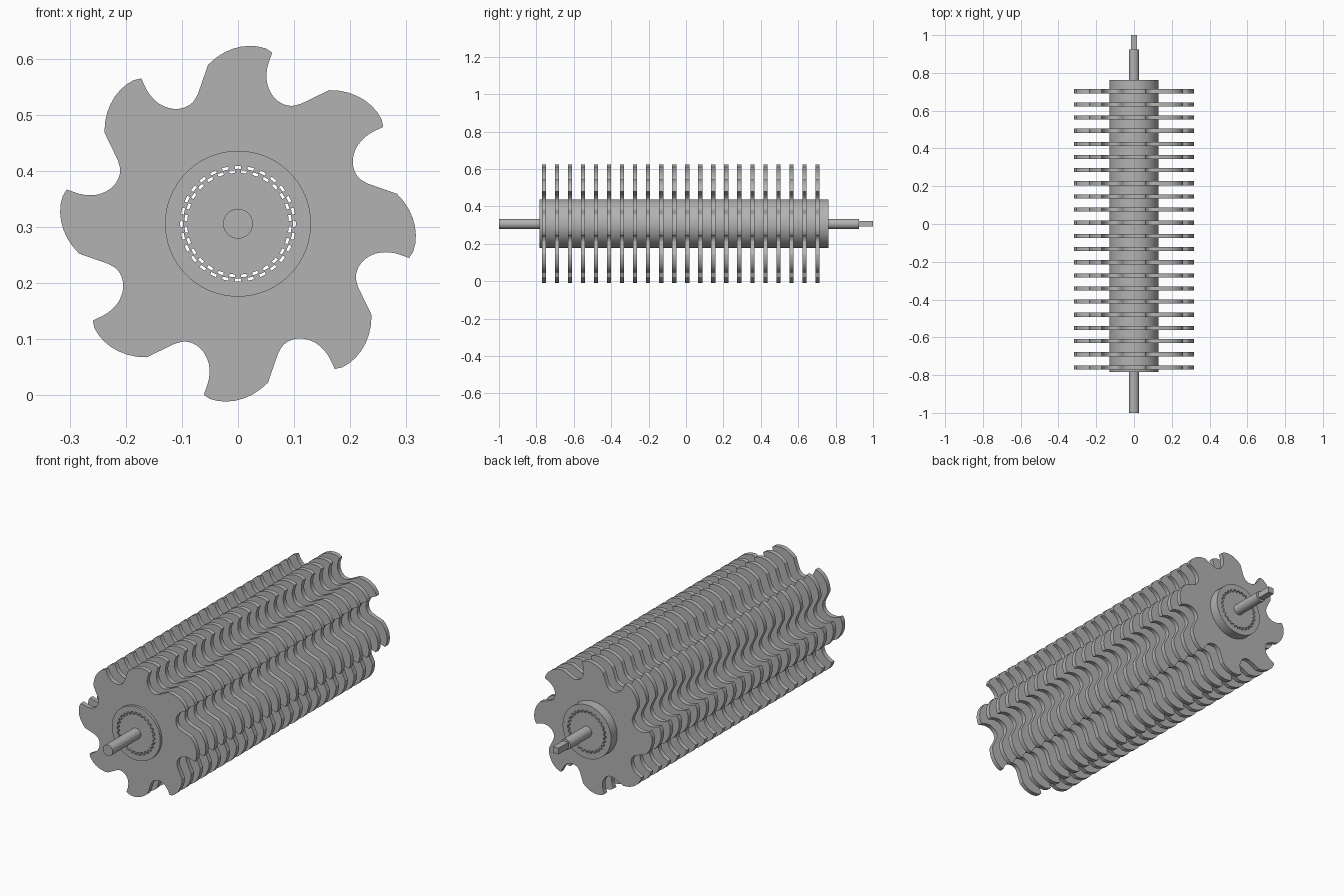
import bpy
import bmesh
from math import sin, cos, pi, tau, radians
from mathutils import Vector, Matrix

AXIS_Z = 0.306
TEETH = 8
SPLINES = 28
BLADES = 22
PITCH = 0.0696
FIRST_BLADE = -0.759
BLADE_T = 0.022
FRONT_END, BACK_END = -0.783, 0.761

if "Cube" in bpy.data.objects:
    bpy.data.objects.remove(bpy.data.objects["Cube"])

steel = bpy.data.materials.new("grey steel")
grey = (0.45, 0.45, 0.45, 1)
steel.diffuse_color = grey
steel.use_nodes = True
steel.node_tree.nodes["Principled BSDF"].inputs["Base Color"].default_value = grey


def circle(r, n=64):
    return [Vector((r * cos(tau * i / n), r * sin(tau * i / n))) for i in range(n)]


def spline_loop(r_low, r_high):
    """Square-toothed loop; a high land sits at the very top."""
    pts, step = [], tau / SPLINES
    for i in range(SPLINES):
        mid = pi / 2 + i * step
        for off, r in ((-0.25, r_high), (0, r_high), (0.25, r_high),
                       (0.25, r_low), (0.5, r_low), (0.75, r_low)):
            a = mid + off * step
            pts.append(Vector((r * cos(a), r * sin(a))))
    return pts


def smooth_path(pts, steps=4):
    """Catmull-Rom curve through the points."""
    ext = [pts[0] * 2 - pts[1]] + pts + [pts[-1] * 2 - pts[-2]]
    out = []
    for a, b, c, d in zip(ext, ext[1:], ext[2:], ext[3:]):
        for k in range(steps):
            t = k / steps
            out.append(0.5 * (2 * b + (c - a) * t + (2 * a - 5 * b + 4 * c - d) * t * t
                              + (3 * b - a - 3 * c + d) * t ** 3))
    return out + [pts[-1]]


def blade_outline():
    """Hooked tip, round gullet, straight heel and curved back, repeated."""
    gullet = smooth_path([Vector(p) for p in (
        (0.061, 0.305), (0.052, 0.277), (0.052, 0.250), (0.062, 0.228),
        (0.077, 0.215), (0.095, 0.210), (0.113, 0.214))])
    heel, tip = Vector((0.1625, 0.238)), Vector((0.261, 0.172))
    back = []
    for k in range(8):
        t = k / 8
        p = heel.lerp(tip, t)
        back.append(p + p.normalized() * 0.052 * t * (1 - t) * 1.6)
    tooth = gullet + back
    return [Matrix.Rotation(-tau * i / TEETH, 2) @ p for i in range(TEETH) for p in tooth]


def plate(name, loops, y0, y1):
    """Extrude an outline, with optional hole, along the roller axis."""
    bm = bmesh.new()
    for loop in loops:
        vs = [bm.verts.new((p.x, y0, p.y + AXIS_Z)) for p in loop]
        for a, b in zip(vs, vs[1:] + vs[:1]):
            bm.edges.new((a, b))
    bmesh.ops.triangle_fill(bm, use_beauty=True, use_dissolve=False,
                            edges=bm.edges[:], normal=(0, -1, 0))
    ext = bmesh.ops.extrude_face_region(bm, geom=bm.faces[:], use_keep_orig=True)
    bmesh.ops.translate(bm, vec=(0, y1 - y0, 0),
                        verts=[g for g in ext["geom"] if isinstance(g, bmesh.types.BMVert)])
    bmesh.ops.recalc_face_normals(bm, faces=bm.faces[:])
    mesh = bpy.data.meshes.new(name)
    bm.to_mesh(mesh)
    bm.free()
    mesh.materials.append(steel)
    ob = bpy.data.objects.new(name, mesh)
    bpy.context.collection.objects.link(ob)
    bpy.ops.object.select_all(action='DESELECT')
    ob.select_set(True)
    bpy.context.view_layer.objects.active = ob
    bpy.ops.object.shade_smooth_by_angle(angle=radians(25))
    return ob


def repeat(ob):
    mod = ob.modifiers.new("along_shaft", 'ARRAY')
    mod.count = BLADES
    mod.use_relative_offset = False
    mod.use_constant_offset = True
    mod.constant_offset_displace = (0, PITCH, 0)


# Cutting blades and the spacer rings behind each of them
bore = spline_loop(0.0955, 0.103)
half = BLADE_T / 2
repeat(plate("cutting_blades", [blade_outline(), bore],
             FIRST_BLADE - half, FIRST_BLADE + half))
repeat(plate("spacer_rings", [circle(0.13, 96), bore],
             FIRST_BLADE + half, FIRST_BLADE + PITCH - half))
plate("front_end_ring", [circle(0.13, 96), bore], FRONT_END, FIRST_BLADE - half)

# Splined core that drives the blades
plate("splined_core", [spline_loop(0.0905, 0.098)], FRONT_END, BACK_END)

# Round shaft with a square drive end
plate("shaft", [circle(0.0265, 48)], -1.0, 0.925)
s = 0.015
plate("square_drive_end", [[Vector(p) for p in ((-s, -s), (s, -s), (s, s), (-s, s))]],
      0.925, 1.0)
